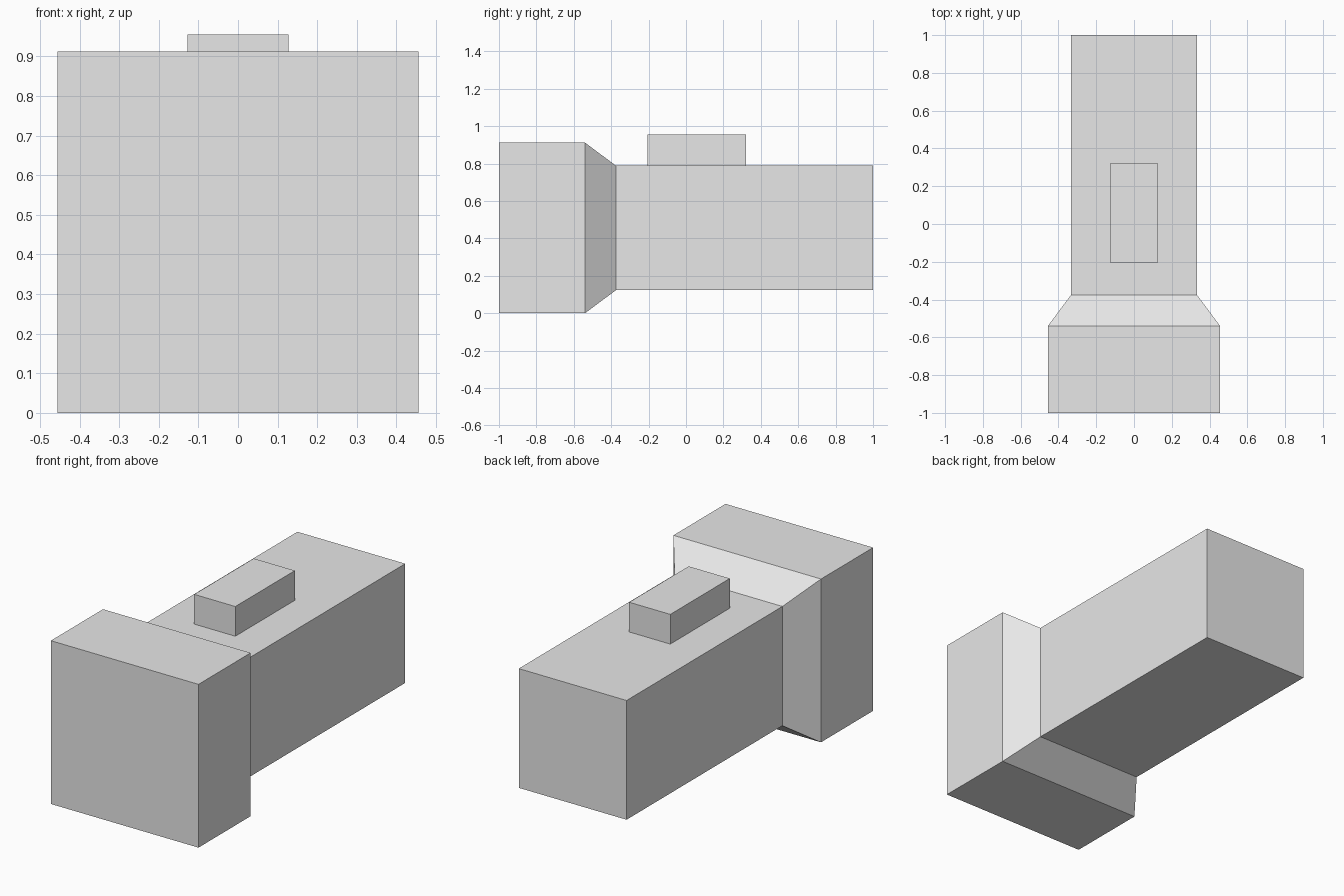
import bpy
import bmesh
from mathutils import Vector

cube = bpy.data.objects.get("Cube")
if cube:
    bpy.data.objects.remove(cube, do_unlink=True)

grey = bpy.data.materials.new("plain_grey")
grey.use_nodes = True
colour = (0.8, 0.8, 0.8, 1)
grey.diffuse_color = colour
grey.node_tree.nodes["Principled BSDF"].inputs["Base Color"].default_value = colour

AXIS_Z = 0.456


def loft(name, rings):
    """Join rectangular rings, each (centre, half_width, half_height), along y."""
    bm = bmesh.new()
    loops = []
    for centre, w, h in rings:
        corners = [(-w, -h), (w, -h), (w, h), (-w, h)]
        loops.append([bm.verts.new(Vector(centre) + Vector((x, 0, z))) for x, z in corners])
    for a, b in zip(loops, loops[1:]):
        for i in range(4):
            j = (i + 1) % 4
            bm.faces.new((a[i], a[j], b[j], b[i]))
    bm.faces.new(loops[0])
    bm.faces.new(loops[-1])
    bmesh.ops.recalc_face_normals(bm, faces=bm.faces)
    mesh = bpy.data.meshes.new(name)
    bm.to_mesh(mesh)
    bm.free()
    mesh.materials.append(grey)
    obj = bpy.data.objects.new(name, mesh)
    bpy.context.collection.objects.link(obj)
    return obj


# Square torch: wide head, tapered collar, long handle
profile = [(-1, AXIS_Z), (-0.54, AXIS_Z), (-0.375, 0.333), (1, 0.333)]
loft("torch_body", [((0, y, AXIS_Z), r, r) for y, r in profile])

# Switch block resting on the handle
loft("switch_button", [((0, y, 0.872), 0.127, 0.083) for y in (-0.205, 0.32)])
